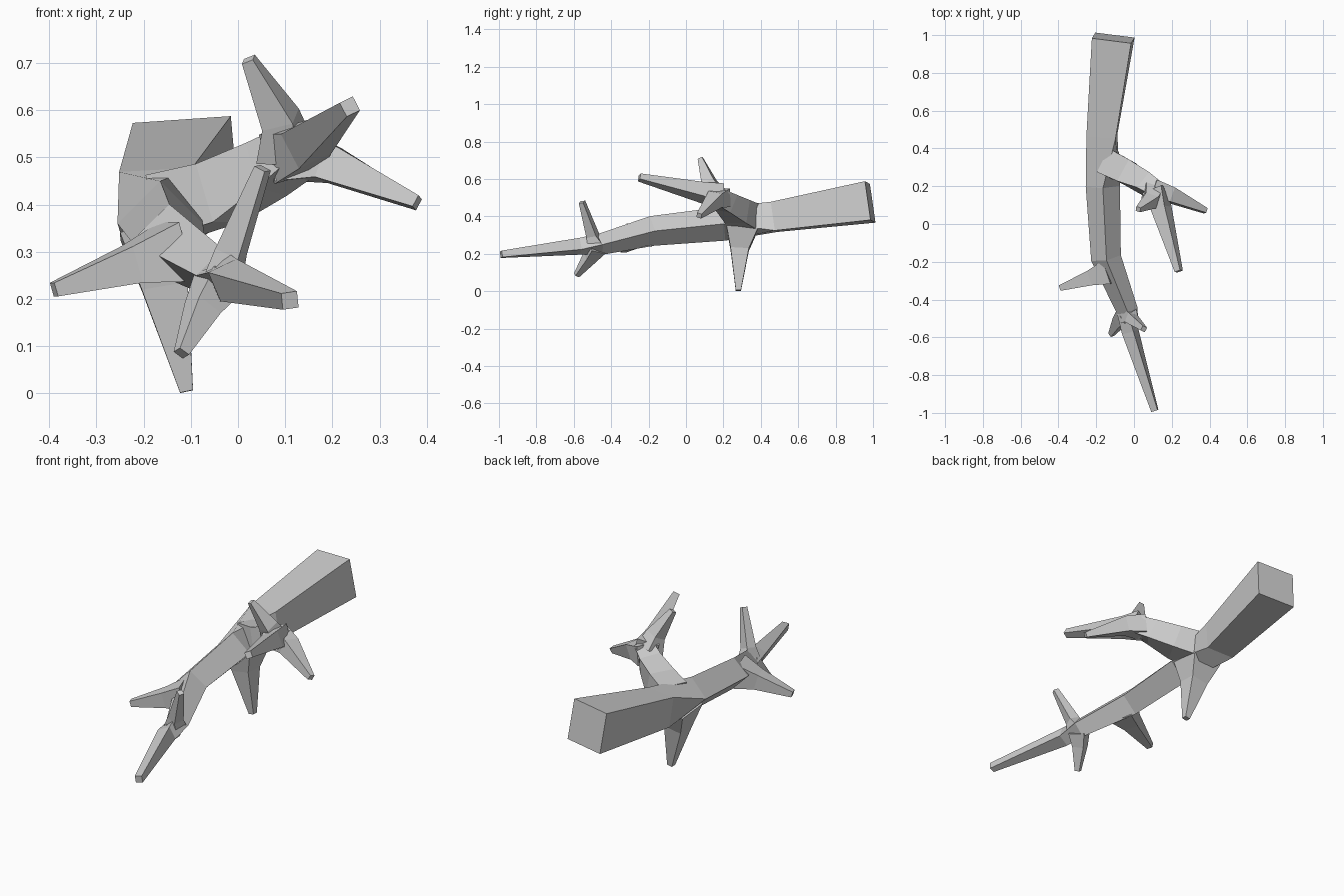
import bpy, bmesh, math
from mathutils import Vector


def limb(name, path):
    """Four-sided tapering limb; each path entry is x, y, z, side length, roll in degrees."""
    pts = [Vector(p[:3]) for p in path]
    vertical = abs((pts[-1] - pts[0]).normalized().z) > 0.75
    ref = Vector((0, 1, 0)) if vertical else Vector((0, 0, 1))
    bm = bmesh.new()
    rings = []
    for i, (p, entry) in enumerate(zip(pts, path)):
        a, b = pts[max(i - 1, 0)], pts[min(i + 1, len(pts) - 1)]
        t = (b - a).normalized()
        side = t.cross(ref).normalized()
        up = side.cross(t)
        ring = []
        for k in range(4):
            ang = math.radians(45 + 90 * k + entry[4])
            r = entry[3] / math.sqrt(2)
            ring.append(bm.verts.new(p + r * (math.cos(ang) * side + math.sin(ang) * up)))
        rings.append(ring)
    for r0, r1 in zip(rings, rings[1:]):
        for k in range(4):
            bm.faces.new((r0[k], r0[(k + 1) % 4], r1[(k + 1) % 4], r1[k]))
    bm.faces.new(rings[0])
    bm.faces.new(rings[-1])
    bmesh.ops.recalc_face_normals(bm, faces=bm.faces)
    mesh = bpy.data.meshes.new(name)
    bm.to_mesh(mesh)
    bm.free()
    obj = bpy.data.objects.new(name, mesh)
    bpy.context.collection.objects.link(obj)
    return obj


# Main stem, thick cut end at the back to thin tip at the front
limb("main_stem", [
    (-0.11, 0.985, 0.477, 0.21, -4),
    (-0.17, 0.47, 0.397, 0.155, -3),
    (-0.165, 0.20, 0.36, 0.128, -45),
    (-0.148, -0.18, 0.322, 0.113, -45),
    (-0.035, -0.46, 0.25, 0.08, -45),
    (-0.02, -0.57, 0.24, 0.068, -25),
    (0.11, -0.988, 0.197, 0.035, -8)])

# Side branch and its three twigs
limb("side_branch", [
    (-0.15, 0.33, 0.395, 0.14, 0),
    (-0.04, 0.275, 0.425, 0.13, 0),
    (0.06, 0.215, 0.475, 0.105, 10),
    (0.13, 0.16, 0.515, 0.09, 20)])
limb("side_twig_right", [
    (0.10, 0.19, 0.50, 0.10, 0),
    (0.19, 0.155, 0.49, 0.08, 10),
    (0.38, 0.07, 0.404, 0.027, 20)])
limb("side_twig_front", [
    (0.11, 0.18, 0.51, 0.11, -15),
    (0.145, 0.08, 0.53, 0.083, -25),
    (0.237, -0.25, 0.608, 0.033, -25)])
limb("side_twig_up", [
    (0.10, 0.165, 0.51, 0.10, 20),
    (0.09, 0.125, 0.58, 0.07, 20),
    (0.022, 0.078, 0.708, 0.026, 20)])

# Spikes along the main stem
limb("lower_spike", [
    (-0.165, 0.30, 0.34, 0.17, 0),
    (-0.155, 0.287, 0.225, 0.098, 0),
    (-0.109, 0.28, 0.004, 0.028, 0)])
limb("left_spike", [
    (-0.13, -0.25, 0.30, 0.13, 0),
    (-0.225, -0.283, 0.273, 0.08, 0),
    (-0.39, -0.338, 0.22, 0.03, 0)])
limb("front_spike_up", [
    (-0.03, -0.485, 0.25, 0.08, 0),
    (-0.015, -0.50, 0.30, 0.055, 15),
    (0.052, -0.556, 0.477, 0.027, 25)])
limb("front_spike_down", [
    (-0.04, -0.48, 0.235, 0.085, 20),
    (-0.075, -0.515, 0.18, 0.06, 20),
    (-0.12, -0.585, 0.085, 0.025, 20)])
